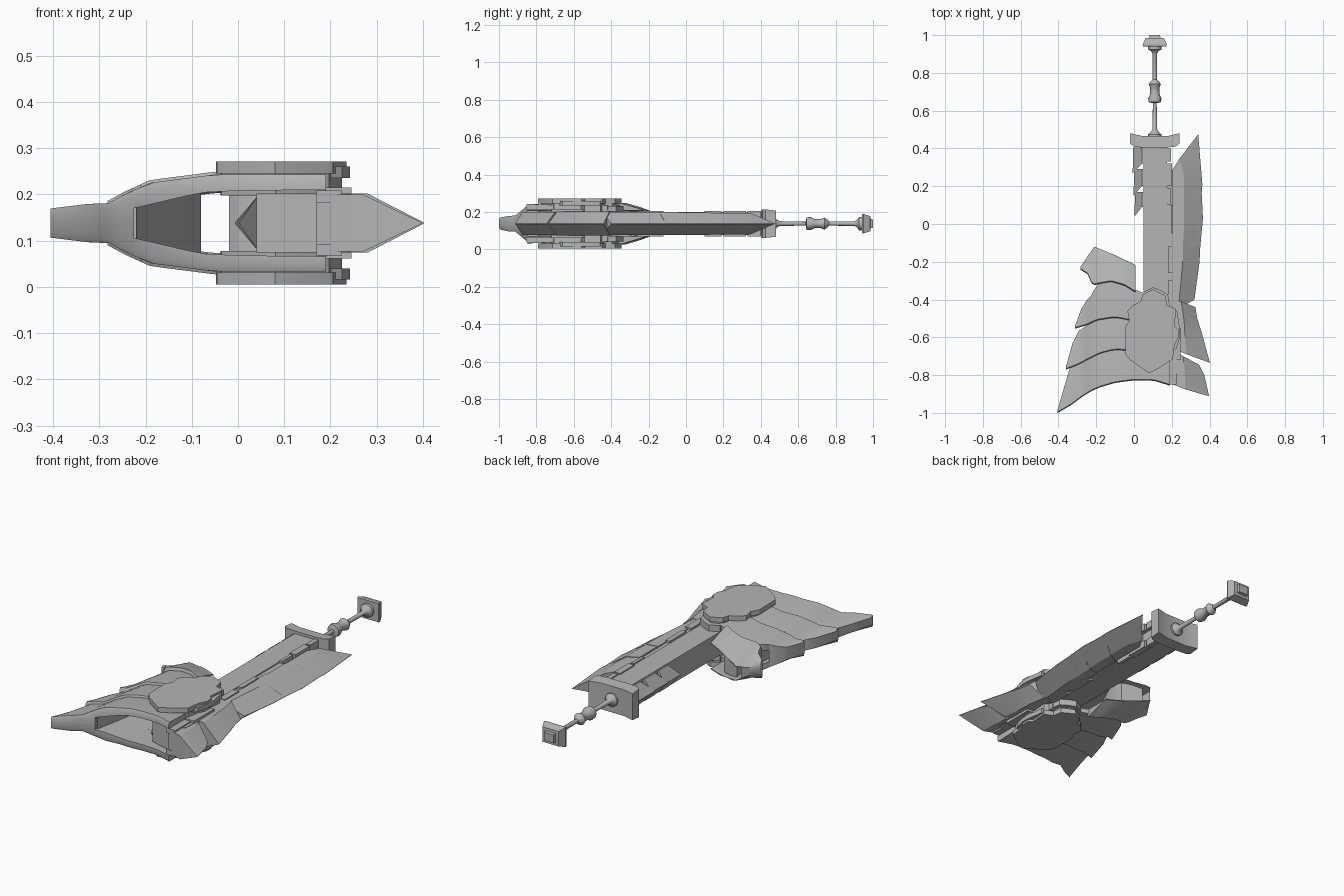
import bpy, bmesh, math
from mathutils import Vector

if "Cube" in bpy.data.objects:
    bpy.data.objects.remove(bpy.data.objects["Cube"])

C = 0.138   # height of the symmetry plane
AX = 0.11   # x of the handle axis
grey = bpy.data.materials.new("steel_grey")
grey.diffuse_color = (0.46, 0.46, 0.46, 1)
grey.use_nodes = True
grey.node_tree.nodes["Principled BSDF"].inputs["Base Color"].default_value = grey.diffuse_color


def finish(name, bm, angle=30):
    bmesh.ops.remove_doubles(bm, verts=bm.verts, dist=0.0004)
    bmesh.ops.recalc_face_normals(bm, faces=bm.faces)
    me = bpy.data.meshes.new(name)
    bm.to_mesh(me)
    bm.free()
    ob = bpy.data.objects.new(name, me)
    bpy.context.collection.objects.link(ob)
    me.materials.append(grey)
    bpy.ops.object.select_all(action='DESELECT')
    ob.select_set(True)
    bpy.context.view_layer.objects.active = ob
    bpy.ops.object.shade_smooth_by_angle(angle=math.radians(angle))
    return ob


def slab(name, rows, mirror=False, angle=30):
    """Grid of (x, y, low, high) heights around the symmetry plane."""
    bm = bmesh.new()
    n, m = len(rows), len(rows[0])
    for s in ((1, -1) if mirror else (1,)):
        lo = [[bm.verts.new((p[0], p[1], C + s * p[2])) for p in r] for r in rows]
        hi = [[bm.verts.new((p[0], p[1], C + s * p[3])) for p in r] for r in rows]
        for i in range(n - 1):
            for j in range(m - 1):
                for g in (lo, hi):
                    bm.faces.new((g[i][j], g[i+1][j], g[i+1][j+1], g[i][j+1]))
        edge = [(i, 0) for i in range(n)] + [(n-1, j) for j in range(1, m)]
        edge += [(i, m-1) for i in range(n-2, -1, -1)] + [(0, j) for j in range(m-2, 0, -1)]
        for (a, b), (c, d) in zip(edge, edge[1:] + edge[:1]):
            bm.faces.new((lo[a][b], lo[c][d], hi[c][d], hi[a][b]))
    return finish(name, bm, angle)


def plate(name, outline, lo, hi, mirror=False):
    """Flat outline extruded between two heights, optionally also below."""
    bm = bmesh.new()
    for s in ((1, -1) if mirror else (1,)):
        a = [bm.verts.new((x, y, C + s * lo)) for x, y in outline]
        b = [bm.verts.new((x, y, C + s * hi)) for x, y in outline]
        bm.faces.new(a)
        bm.faces.new(b)
        for i in range(len(a)):
            j = (i + 1) % len(a)
            bm.faces.new((a[i], a[j], b[j], b[i]))
    return finish(name, bm)


def box(name, x0, x1, y0, y1, lo, hi, mirror=False):
    return plate(name, [(x0, y0), (x1, y0), (x1, y1), (x0, y1)], lo, hi, mirror)


def loft(name, sections, sides, turn=0.0, angle=30):
    """Rings along y around the handle axis: (y, x radius, z radius)."""
    bm = bmesh.new()
    rings = []
    for y, rx, rz in sections:
        rings.append([bm.verts.new((AX + rx * math.cos(turn + math.tau * k / sides), y,
                                    C + rz * math.sin(turn + math.tau * k / sides)))
                      for k in range(sides)])
    for a, b in zip(rings, rings[1:]):
        for k in range(sides):
            l = (k + 1) % sides
            bm.faces.new((a[k], a[l], b[l], b[k]))
    bm.faces.new(rings[0])
    bm.faces.new(rings[-1])
    return finish(name, bm, angle)


def lerp(pts, x):
    for p, q in zip(pts, pts[1:]):
        if x <= q[0]:
            t = max(0, (x - p[0]) / (q[0] - p[0]))
            return p[1] + t * (q[1] - p[1])
    return pts[-1][1]


# handle, grip knob and collar
loft("handle_rod", [(0.44, .035, .035), (0.475, .035, .035), (0.485, .022, .022), (0.50, .013, .013),
     (0.64, .010, .010), (0.645, .033, .033), (0.665, .035, .035), (0.69, .024, .024),
     (0.72, .024, .024), (0.74, .032, .032), (0.755, .022, .022), (0.765, .011, .011),
     (0.90, .012, .012), (0.915, .02, .02), (0.925, .036, .036), (0.945, .036, .036)], 16)
q = math.sqrt(2)
loft("pommel", [(0.94, .062*q, .05*q), (0.95, .064*q, .052*q), (0.985, .048*q, .04*q),
     (0.986, .03*q, .025*q), (1.0, .028*q, .022*q)], 4, math.pi / 4)

# cross guard
gx = [(-0.02, .425, .48), (0.0, .41, .476), (0.045, .405, .465), (0.175, .405, .465),
      (0.22, .41, .476), (0.24, .425, .48)]
slab("cross_guard", [[(x, a, -.076, .076), (x, b, -.07, .07)] for x, a, b in gx])

# shaft with core body
box("shaft", 0.05, 0.175, -0.5, 0.41, -.062, .062)
box("shaft_side", 0.16, 0.20, -0.5, 0.10, -.056, .056)
box("shaft_spine", 0.16, 0.225, -0.45, 0.28, -.035, .035)
plate("core_body", [(0.04, -.78), (0.18, -.82), (0.24, -.78), (0.25, -.45), (0.2, -.38), (0.04, -.4)], -.064, .064)
for y0, y1, x0, x1 in ((.20, .32, .165, .2), (.10, .19, .175, .192), (.33, .40, .17, .195),
                       (-.26, -.12, .18, .205), (-.42, -.30, .18, .215)):
    box("shaft_clip", x0, x1, y0, y1, .03, .068, True)


def blade(name, rows, h=.062):
    """Rows of (inner, ridge, edge) points, sharp along the last one."""
    slab(name, [[(*a, -h, h), (*b, -h, h), (*c, -.001, .001)] for a, b, c in rows], angle=12)


# left fin in three steps
for y0, y1, e in ((.27, .405, -.005), (.15, .29, 0.0), (.04, .17, .005)):
    blade("left_fin", [((.06, y1), (.042, y1), (e, y1)), ((.06, y0 + .05), (.042, y0 + .05), (e - .002, y0))], .058)

# long blade in overlapping segments
blade("long_blade_tip", [((.205, .29), (.24, .345), (.34, .475)), ((.205, .25), (.265, .26), (.352, .33)),
      ((.205, .16), (.265, .18), (.362, .21)), ((.205, .0), (.262, .02), (.355, .12))], .057)
blade("long_blade_middle", [((.205, .10), (.265, .13), (.357, .19)), ((.205, .04), (.265, .04), (.365, .03)),
      ((.205, -.14), (.262, -.14), (.352, -.11))], .06)
blade("long_blade_root", [((.20, -.05), (.262, -.04), (.357, .0)), ((.20, -.2), (.258, -.2), (.347, -.2)),
      ((.20, -.45), (.235, -.45), (.32, -.40))], .062)

# two side blades
blade("side_blade_upper", [((.18, -.40), (.25, -.41), (.325, -.44)), ((.18, -.5), (.265, -.51), (.335, -.50)),
      ((.18, -.58), (.27, -.60), (.36, -.58)), ((.18, -.65), (.28, -.69), (.402, -.735))], .064)
blade("side_blade_lower", [((.17, -.64), (.26, -.70), (.345, -.745)), ((.17, -.74), (.27, -.79), (.372, -.80)),
      ((.17, -.835), (.27, -.875), (.398, -.912))], .062)
box("side_blade_rail", .19, .245, -.72, -.55, .06, .077, True)
box("side_blade_hinge", .17, .225, -.85, -.72, .045, .07, True)

# hollow axe head: half height of the outside and of the opening
OUT = [(-.41, .031), (-.32, .042), (-.28, .043), (-.245, .062), (-.19, .087), (-.12, .096), (-.05, .105), (.19, .105)]
INN = [(-.225, .032), (-.08, .066), (0, .07), (.19, .072)]


def shell(name, front, back, drop_front=0.0, drop_back=0.014, right=0.19):
    left = front[0][0]
    xs = sorted({round(left + (right - left) * k / 16, 4) for k in range(17)} | {-.225, -.28})
    rows = []
    for x in [x for x in xs if x >= left]:
        yf, yb, o = lerp(front, x), lerp(back, x), lerp(OUT, x)
        for i in ([0.0, lerp(INN, x)] if x == -.225 else [0.0 if x < -.225 else lerp(INN, x)]):
            of, ob = o - drop_front, max(o - drop_back, .02)
            rows.append([(x, yf - .006, i, max(of - .012, i + .004)), (x, yf, i, of),
                         (x, (yf + yb) / 2, i, (of + ob) / 2 + .003), (x, yb, i, ob)])
    slab(name, rows, True, 35)


shell("head_layer_front",
      [(-.405, -.995), (-.32, -.945), (-.27, -.905), (-.2, -.865), (-.1, -.835), (0, -.822), (.1, -.822), (.19, -.85)],
      [(-.405, -.985), (-.36, -.83), (-.335, -.735), (-.28, -.70), (-.2, -.65), (-.1, -.62), (.19, -.62)])
shell("head_layer_middle",
      [(-.36, -.765), (-.285, -.735), (-.25, -.715), (-.18, -.68), (-.1, -.66), (.0, -.67), (.19, -.68)],
      [(-.36, -.755), (-.31, -.575), (-.265, -.55), (-.2, -.48), (-.1, -.46), (.19, -.46)])
shell("head_layer_back",
      [(-.312, -.548), (-.25, -.53), (-.2, -.505), (-.1, -.49), (.0, -.51), (.19, -.5)],
      [(-.312, -.54), (-.265, -.41), (-.23, -.39), (-.2, -.315), (-.12, -.30), (0, -.345), (.19, -.42)], 0, .01)

# curved hook behind the head, with the inner wall leading to it
shell("rear_hook",
      [(-.282, -.237), (-.245, -.26), (-.22, -.32), (-.18, -.31), (-.12, -.30), (-.05, -.32), (0.005, -.355)],
      [(-.282, -.225), (-.245, -.17), (-.21, -.12), (-.1, -.165), (0.015, -.22)], -.006, .04, .008)
slab("head_inner_wall", [[(-.24, -.86, -.04, .04), (-.22, -.87, -.035, .035)],
                         [(-.21, -.5, -.07, .07), (-.17, -.5, -.065, .065)],
                         [(-.16, -.26, -.066, .066), (-.08, -.28, -.066, .066)],
                         [(-.19, -.16, -.05, .05), (-.085, -.20, -.055, .055)]])

# armour discs on both faces
DISC = [(-.045, -.69), (-.02, -.72), (.08, -.79), (.13, -.765), (.205, -.715), (.215, -.64), (.235, -.60),
        (.235, -.56), (.215, -.54), (.222, -.45), (.175, -.43), (.165, -.38), (.10, -.345), (.045, -.375),
        (.035, -.41), (-.005, -.43), (-.035, -.46), (-.025, -.51), (-.048, -.55)]
plate("armour_disc", DISC, .107, .133, True)
ctr = Vector((.095, -.565))
plate("disc_mount", [tuple(ctr + (Vector(p) - ctr) * .93) for p in DISC], .06, .108, True)
plate("disc_lip", [(.17, -.70), (.225, -.66), (.242, -.6), (.242, -.55), (.228, -.46), (.17, -.44)], .098, .122, True)
plate("disc_collar", [(.05, -.45), (.19, -.45), (.18, -.375), (.14, -.35), (.10, -.335), (.05, -.36)], .055, .095, True)
